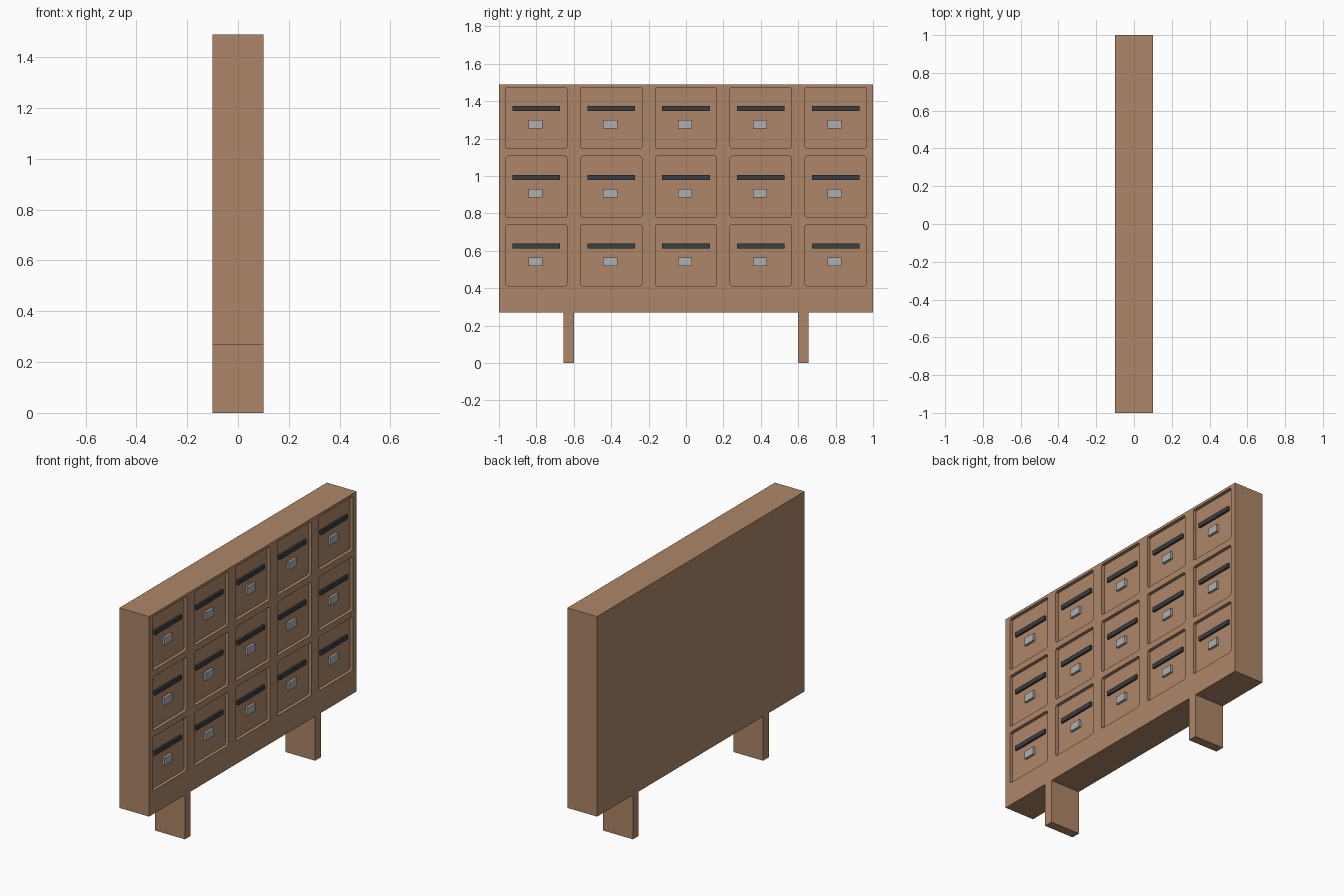
import bpy, bmesh
from mathutils import Matrix

if "Cube" in bpy.data.objects:
    bpy.data.objects.remove(bpy.data.objects["Cube"])

FRONT = 0.10            # x of the door side
DEPTH = 0.02            # depth of the door recesses
COLS = [-0.80, -0.40, 0.0, 0.40, 0.80]
ROWS = [1.31, 0.942, 0.576]


def material(name, rgb):
    m = bpy.data.materials.new(name)
    m.diffuse_color = (*rgb, 1)
    m.use_nodes = True
    m.node_tree.nodes["Principled BSDF"].inputs["Base Color"].default_value = m.diffuse_color
    return m


wood = material("wood", (0.42, 0.24, 0.14))
dark = material("dark_slot", (0.045, 0.047, 0.05))
metal = material("metal", (0.43, 0.43, 0.43))


def box(name, x, y, z, mat, bevel=0.0):
    """Box from (min, max) ranges; bevel rounds the edges running along x."""
    bm = bmesh.new()
    size = [r[1] - r[0] for r in (x, y, z)]
    mid = [(r[0] + r[1]) / 2 for r in (x, y, z)]
    bmesh.ops.create_cube(bm, size=1, matrix=Matrix.Translation(mid) @ Matrix.Diagonal((*size, 1)))
    if bevel:
        edges = [e for e in bm.edges if abs(e.verts[0].co.x - e.verts[1].co.x) > 1e-4]
        bmesh.ops.bevel(bm, geom=edges, offset=bevel, segments=2, profile=0.5, affect='EDGES')
    me = bpy.data.meshes.new(name)
    bm.to_mesh(me)
    bm.free()
    me.materials.append(mat)
    ob = bpy.data.objects.new(name, me)
    bpy.context.collection.objects.link(ob)
    return ob


def span(c, size):
    return (c - size / 2, c + size / 2)


# Cabinet body and legs
cabinet = box("cabinet", (-0.10, FRONT), (-1, 1), (0.27, 1.49), wood)
for side, y in (("left", -0.6275), ("right", 0.6275)):
    box(f"{side}_leg", (-0.10, 0.10), span(y, 0.055), (0, 0.27), wood)

# Recessed doors, each with a mail slot and a lock plate
floor = FRONT - DEPTH
cutters = []
for r, z in enumerate(ROWS, 1):
    for c, y in enumerate(COLS, 1):
        cutters.append(box(f"recess_cutter_{r}_{c}", (floor, FRONT + 0.1),
                           span(y, 0.327), span(z, 0.328), wood, 0.01))
        box(f"mail_slot_{r}_{c}", (floor - 0.01, floor + 0.012),
            span(y, 0.255), span(z + 0.0505, 0.027), dark)
        box(f"lock_plate_{r}_{c}", (floor - 0.01, floor + 0.015),
            span(y - 0.005, 0.075), span(z - 0.034, 0.046), metal)

# Carve the recesses
bpy.ops.object.select_all(action='DESELECT')
bpy.context.view_layer.objects.active = cabinet
cabinet.select_set(True)
for cutter in cutters:
    mod = cabinet.modifiers.new("recess", 'BOOLEAN')
    mod.operation = 'DIFFERENCE'
    mod.solver = 'EXACT'
    mod.object = cutter
    bpy.ops.object.modifier_apply(modifier=mod.name)
    bpy.data.objects.remove(cutter)
